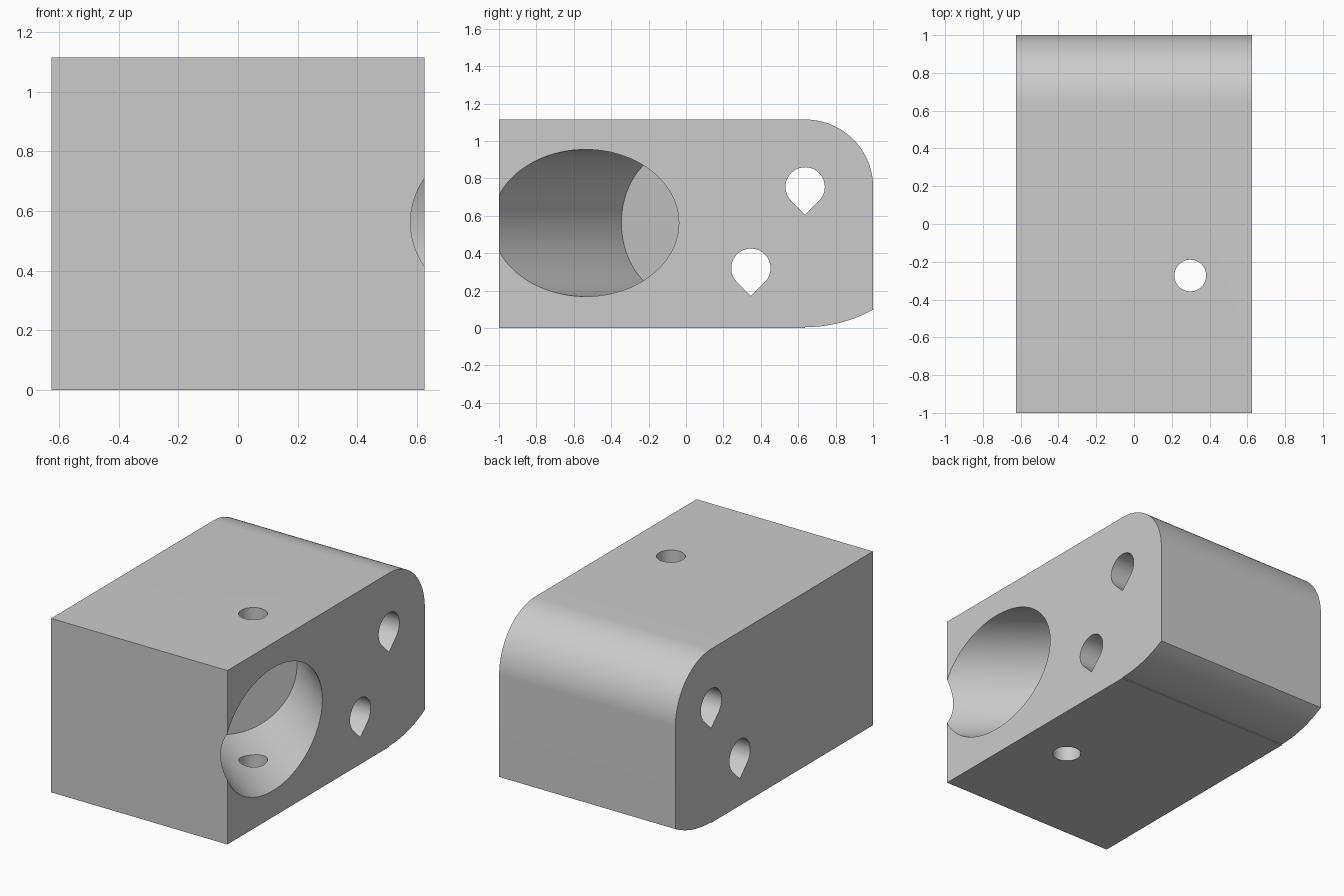
import bpy, bmesh
from math import sin, cos, radians, sqrt
from mathutils import Vector

if "Cube" in bpy.data.objects:
    bpy.data.objects.remove(bpy.data.objects["Cube"], do_unlink=True)

HALF_W, HEIGHT = 0.625, 1.115
PIVOT = (0.637, 0.755)      # shared centre of the rear curves and upper hole

grey = bpy.data.materials.new("plain grey")
grey.use_nodes = True
grey.diffuse_color = (0.6, 0.6, 0.6, 1)
grey.node_tree.nodes["Principled BSDF"].inputs["Base Color"].default_value = (0.6, 0.6, 0.6, 1)


def arc(centre, r, start, end, steps):
    """Points on an arc, angles in degrees."""
    angles = [radians(start + (end - start) * i / steps) for i in range(steps + 1)]
    return [(centre[0] + r * cos(a), centre[1] + r * sin(a)) for a in angles]


def prism(name, outline, origin, u, v, along):
    """Sweep a flat outline, drawn on axes u and v, by the vector along."""
    origin, u, v, along = map(Vector, (origin, u, v, along))
    bm = bmesh.new()
    base = bm.faces.new([bm.verts.new(origin + u * a + v * b) for a, b in outline])
    swept = bmesh.ops.extrude_face_region(bm, geom=[base], use_keep_orig=True)
    bmesh.ops.translate(bm, vec=along,
                        verts=[g for g in swept["geom"] if isinstance(g, bmesh.types.BMVert)])
    bmesh.ops.recalc_face_normals(bm, faces=bm.faces)
    mesh = bpy.data.meshes.new(name)
    bm.to_mesh(mesh)
    bm.free()
    mesh.materials.append(grey)
    ob = bpy.data.objects.new(name, mesh)
    bpy.context.collection.objects.link(ob)
    return ob


# Block: side profile with a rounded top rear edge and a shallow curve below
drop = HEIGHT - PIVOT[1]
under = [p for p in arc(PIVOT, 0.75, -90, -55, 50) if p[0] < 1]
profile = [(-1, 0), (PIVOT[0], 0)] + under
profile += [(1, PIVOT[1] - sqrt(0.75 ** 2 - (1 - PIVOT[0]) ** 2))]
profile += [(PIVOT[0] + (y - PIVOT[0]) * (1 - PIVOT[0]) / drop, z)
            for y, z in arc(PIVOT, drop, 0, 90, 40)]
profile += [(-1, HEIGHT)]
block = prism("block", profile, (-HALF_W, 0, 0), (0, 1, 0), (0, 0, 1), (2 * HALF_W, 0, 0))

# Teardrop holes straight through the width, points down
cutters = []
for name, centre in (("upper_teardrop", PIVOT), ("lower_teardrop", (0.347, 0.32))):
    r = 0.105
    outline = arc(centre, r, -45, 225, 48) + [(centre[0], centre[1] - r * sqrt(2))]
    cutters.append(prism(name, outline, (-1, 0, 0), (0, 1, 0), (0, 0, 1), (2, 0, 0)))

# Angled blind bore, opening on the right face and nicking the front
t = radians(38.1)
cutters.append(prism("angled_bore", arc((0, 0), 0.393, 0, 356.25, 95),
                     (-0.015, -0.036, 0.562), (sin(t), cos(t), 0), (0, 0, 1),
                     (2 * cos(t), -2 * sin(t), 0)))

# Vertical screw hole through the bore
cutters.append(prism("screw_hole", arc((0.298, -0.273), 0.084, 0, 352.5, 47),
                     (0, 0, -0.5), (1, 0, 0), (0, 1, 0), (0, 0, 2.2)))

bpy.ops.object.select_all(action="DESELECT")
bpy.context.view_layer.objects.active = block
block.select_set(True)
for cutter in cutters:
    cutter.hide_render = True
    mod = block.modifiers.new(cutter.name, "BOOLEAN")
    mod.operation, mod.solver, mod.object = "DIFFERENCE", "EXACT", cutter
    bpy.ops.object.modifier_apply(modifier=mod.name)
    bpy.data.objects.remove(cutter, do_unlink=True)

bpy.ops.object.shade_smooth_by_angle(angle=radians(25))
